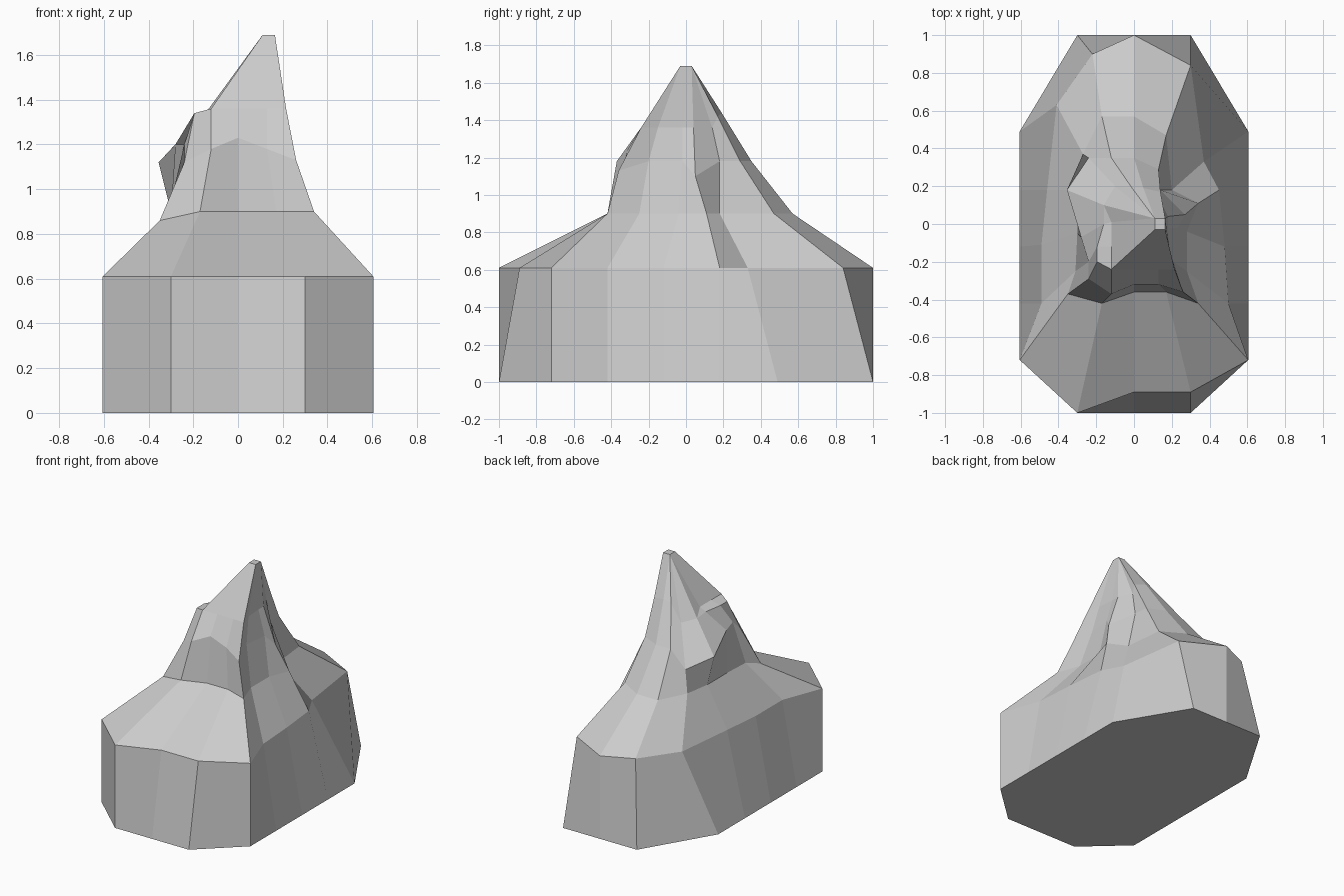
import bpy, bmesh

bm = bmesh.new()


def section(points, z, lifts=None):
    """One horizontal cross-section; lifts gives heights of corners off the plane."""
    lifts = lifts or {}
    return [bm.verts.new((x, y, lifts.get(i, z))) for i, (x, y) in enumerate(points)]


# Octagonal footprint with split long sides, counter-clockwise from front left
side = [-0.72, -0.42, -0.12, 0.18, 0.49]
footprint = ([(-0.3, -1), (0, -1), (0.3, -1)] + [(0.605, y) for y in side]
             + [(0.3, 1), (0, 1), (-0.3, 1)] + [(-0.605, y) for y in reversed(side)])
base = section(footprint, 0)

# Shoulder of the base block
shoulder = section([
    (-0.3, -1), (0, -0.89), (0.3, -0.89), (0.605, -0.72),
    (0.5, -0.42), (0.48, -0.12), (0.45, 0.18), (0.37, 0.33),
    (0.3, 0.84), (0, 1), (-0.22, 0.9), (-0.41, 0.63),
    (-0.46, 0.18), (-0.49, -0.11), (-0.49, -0.42), (-0.605, -0.72)], 0.61)

# Foot of the peak, with a groove on the right side
foot = section([
    (-0.17, -0.42), (0, -0.36), (0.17, -0.36), (0.34, -0.42),
    (0.28, -0.25), (0.28, -0.04), (0.34, 0.11), (0.2, 0.18),
    (0.17, 0.47), (0, 0.57), (-0.17, 0.57), (-0.27, 0.37),
    (-0.3, 0.18), (-0.3, -0.05), (-0.31, -0.25), (-0.35, -0.37)], 0.9, {15: 0.86})

# Middle of the peak, with a ledge overhanging on the left
waist = section([
    (-0.12, -0.37), (0, -0.32), (0.13, -0.32), (0.26, -0.36),
    (0.21, -0.2), (0.23, -0.02), (0.27, 0.05), (0.14, 0.18),
    (0.13, 0.29), (0, 0.35), (-0.12, 0.35), (-0.24, 0.35),
    (-0.355, 0.18), (-0.28, -0.07), (-0.24, -0.2), (-0.24, -0.29)], 1.18,
    {1: 1.23, 3: 1.13, 6: 1.1, 11: 1.06, 12: 1.12, 13: 1.2, 14: 1.2, 15: 1.12})

# Upper step below the tip
step = section([
    (-0.12, -0.24), (0, -0.24), (0.13, -0.24), (0.215, -0.24),
    (0.19, -0.15), (0.18, -0.02), (0.18, 0.04), (0.13, 0.14),
    (0.14, 0.17), (0.05, 0.19), (-0.01, 0.19), (-0.1, 0.2),
    (-0.16, 0.1), (-0.16, 0), (-0.195, -0.12), (-0.195, -0.2)], 1.36,
    {8: 1.42, 9: 1.44, 10: 1.43, 11: 1.31, 12: 1.32, 13: 1.33, 14: 1.34, 15: 1.34})

# Small flat notch on the left: the other corners stay on the step
notch_corners = {13: (-0.12, 0.01, 1.36), 14: (-0.12, -0.12, 1.36), 15: (-0.12, -0.2, 1.36)}
notch = [bm.verts.new(notch_corners.get(i, v.co)) for i, v in enumerate(step)]

# Tiny squared tip
tip = section([(0.11, -0.03)] * 2 + [(0.165, -0.03)] * 3 + [(0.165, 0.03)] * 4
              + [(0.11, 0.03)] * 6 + [(0.11, -0.03)], 1.69)

# Skin the sections and close both ends
rings = [base, shoulder, foot, waist, step, notch, tip]
n = len(base)
for low, high in zip(rings, rings[1:]):
    for i in range(n):
        j = (i + 1) % n
        bm.faces.new((low[i], low[j], high[j], high[i]))
bm.faces.new(base[::-1])
bm.faces.new(tip)
bmesh.ops.remove_doubles(bm, verts=bm.verts, dist=0.0005)
bmesh.ops.recalc_face_normals(bm, faces=bm.faces)

mesh = bpy.data.meshes.new("rock")
bm.to_mesh(mesh)
bm.free()
rock = bpy.data.objects.new("rock", mesh)
bpy.context.collection.objects.link(rock)
